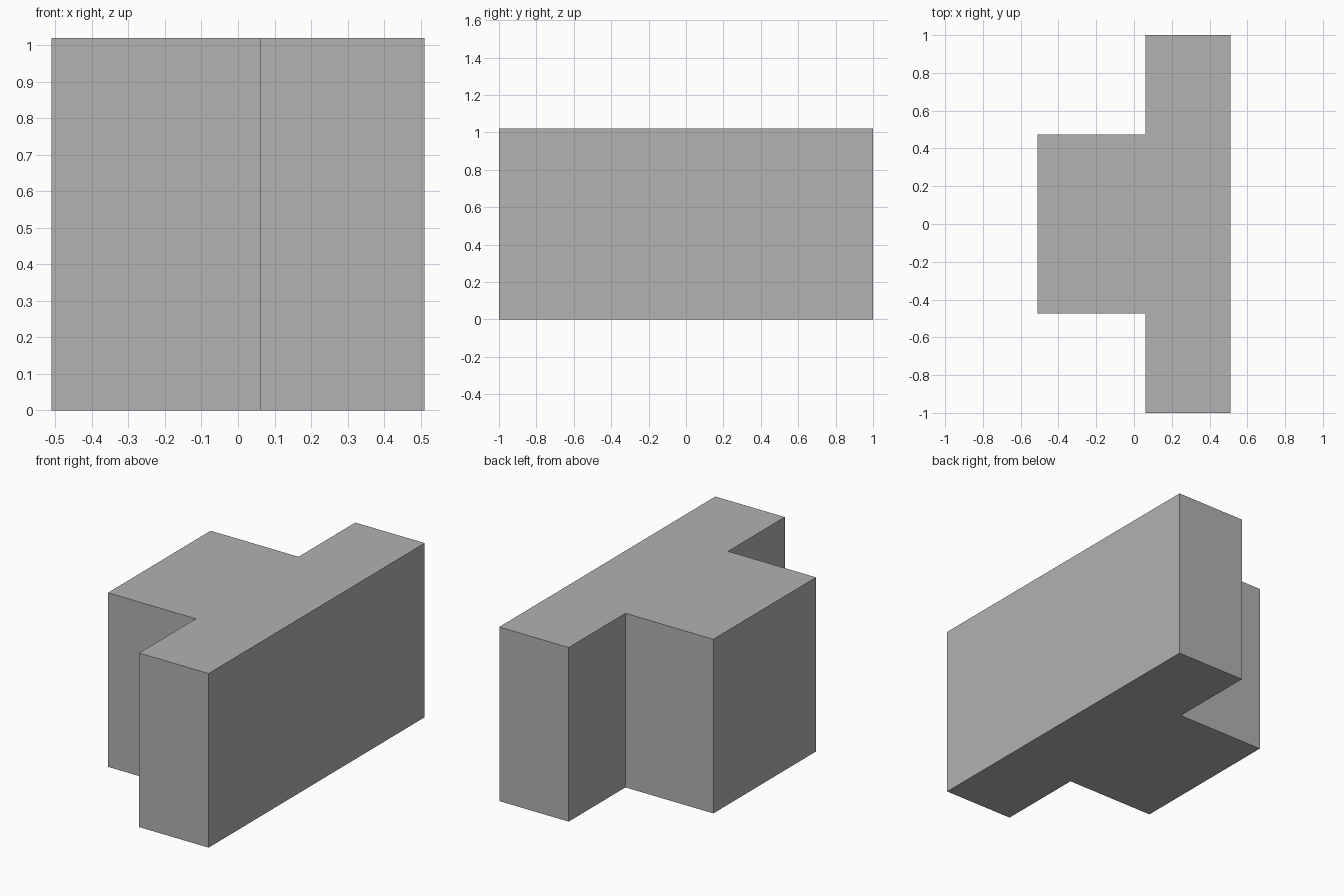
import bpy
import bmesh

cube = bpy.data.objects.get("Cube")
if cube:
    bpy.data.objects.remove(cube, do_unlink=True)

HEIGHT = 1.02
BACK_X, STEP_X, FACE_X = -0.51, 0.06, 0.51
STEM_Y, BAR_Y = 0.475, 1.0

# Plain grey material
grey = bpy.data.materials.new("grey")
grey.use_nodes = True
colour = (0.445, 0.445, 0.445, 1)
grey.diffuse_color = colour
grey.node_tree.nodes["Principled BSDF"].inputs["Base Color"].default_value = colour

# T-shaped outline: one half, mirrored across y
half = [(FACE_X, BAR_Y), (STEP_X, BAR_Y), (STEP_X, STEM_Y), (BACK_X, STEM_Y)]
outline = half + [(x, -y) for x, y in reversed(half)]

# Extrude the outline into a solid block
bm = bmesh.new()
base = bm.faces.new([bm.verts.new((x, y, 0)) for x, y in outline])
result = bmesh.ops.extrude_face_region(bm, geom=[base], use_keep_orig=True)
top_verts = [g for g in result["geom"] if isinstance(g, bmesh.types.BMVert)]
bmesh.ops.translate(bm, verts=top_verts, vec=(0, 0, HEIGHT))
bmesh.ops.recalc_face_normals(bm, faces=bm.faces)

mesh = bpy.data.meshes.new("t_block")
bm.to_mesh(mesh)
bm.free()
mesh.materials.append(grey)
block = bpy.data.objects.new("t_block", mesh)
bpy.context.collection.objects.link(block)
